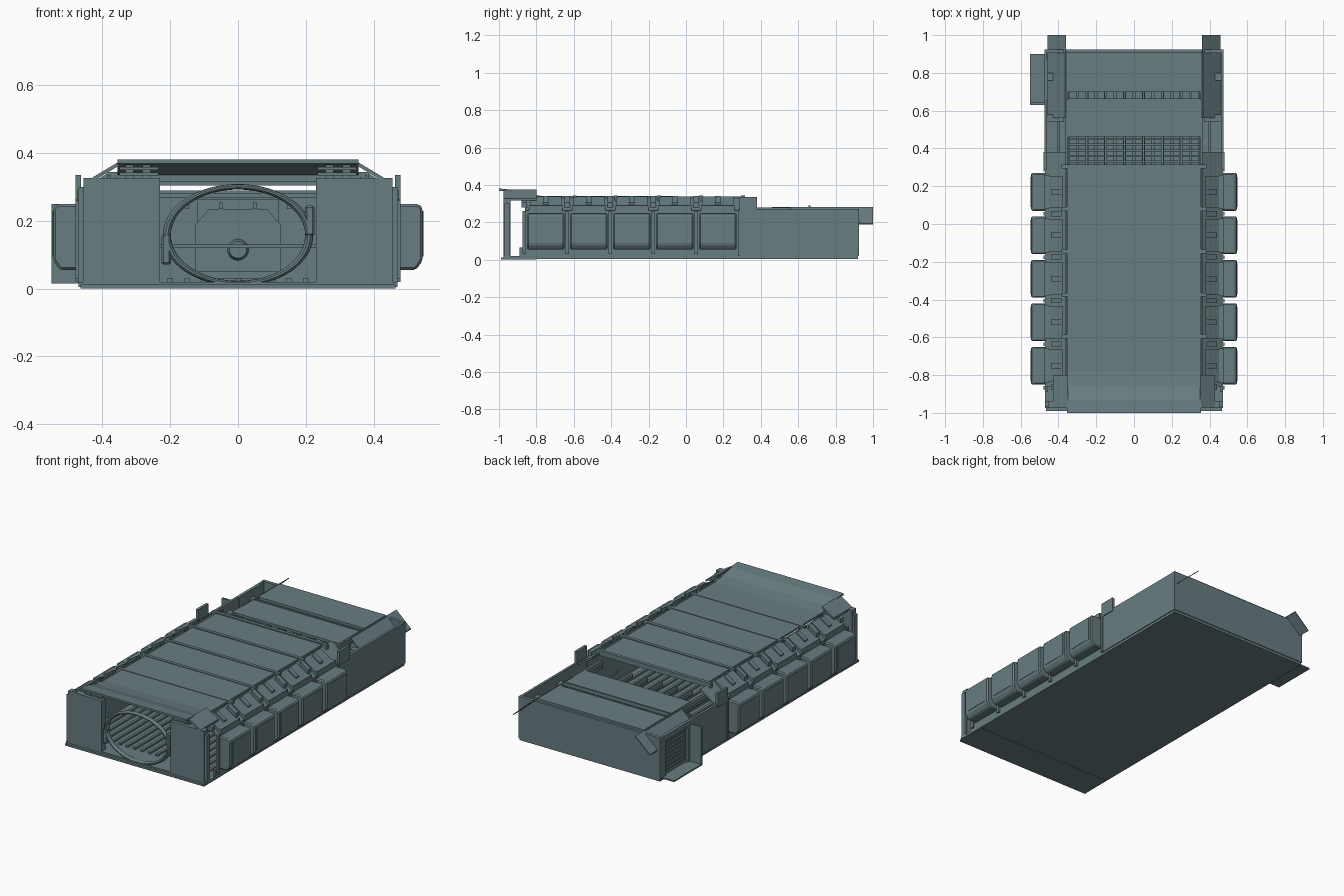
import bpy, bmesh, math
from mathutils import Matrix

if "Cube" in bpy.data.objects:
    bpy.data.objects.remove(bpy.data.objects["Cube"])

hull = bpy.data.materials.new("blue_grey_hull")
hull.use_nodes = True
colour = (0.14, 0.205, 0.22, 1)
hull.diffuse_color = colour
hull.node_tree.nodes["Principled BSDF"].inputs["Base Color"].default_value = colour


def finish(name, bm):
    bmesh.ops.recalc_face_normals(bm, faces=bm.faces)
    mesh = bpy.data.meshes.new(name)
    bm.to_mesh(mesh)
    bm.free()
    mesh.materials.append(hull)
    obj = bpy.data.objects.new(name, mesh)
    bpy.context.collection.objects.link(obj)
    return obj


def box(name, x, y, z, bevel=0):
    """Box from (low, high) ranges on each axis."""
    bm = bmesh.new()
    bmesh.ops.create_cube(bm, size=1)
    for v in bm.verts:
        v.co = [(r[0] + r[1]) / 2 + c * abs(r[1] - r[0]) for r, c in zip((x, y, z), v.co)]
    if bevel:
        bmesh.ops.bevel(bm, geom=bm.edges[:], offset=bevel, segments=1, affect='EDGES')
    return finish(name, bm)


def prism(name, profile, axis, lo, hi):
    """Extrude a profile along x (points are y, z) or along y (points are x, z)."""
    bm = bmesh.new()
    verts = [bm.verts.new((lo, a, b) if axis == 'x' else (a, lo, b)) for a, b in profile]
    face = bm.faces.new(verts)
    ext = bmesh.ops.extrude_face_region(bm, geom=[face])
    for v in ext["geom"]:
        if isinstance(v, bmesh.types.BMVert):
            v.co[0 if axis == 'x' else 1] = hi
    return finish(name, bm)


def slope(name, side, a, b, y, thick):
    """Slanted plate between two (x, z) points, mirrored by side."""
    pts = [(side * px, pz) for px, pz in (a, b)]
    prism(name, pts + [(px, pz - thick) for px, pz in reversed(pts)], 'y', *y)


def span(side, a, b):
    return tuple(sorted((side * a, side * b)))


# Floor and rear wall
box("floor", (-0.47, 0.47), (-0.975, 0.92), (0.005, 0.02))
box("front_sill", (-0.465, 0.465), (-0.99, -0.8), (0, 0.012))
box("rear_wall", (-0.475, 0.475), (0.905, 0.925), (0.02, 0.27))

# Main roof, flaring up at the front
roof = [(0.30, 0.338), (-0.78, 0.342), (-0.86, 0.352), (-0.93, 0.374), (-1.0, 0.381)]
prism("main_roof", roof + [(y, z - 0.012) for y, z in reversed(roof)], 'x', -0.355, 0.355)
box("roof_front_beam", (-0.355, 0.355), (-0.82, -0.79), (0.305, 0.335))
for y in (0.305, 0.08, -0.145, -0.375, -0.595, -0.815):
    box("roof_rib", (-0.385, 0.385), (y - 0.01, y + 0.01), (0.315, 0.344))

# Rear roof panels and the open bay between them
for y0, y1 in ((0.46, 0.66), (0.70, 0.91)):
    box("rear_roof_panel", (-0.355, 0.355), (y0, y1), (0.268, 0.283))
box("rear_roof_edge", (-0.355, 0.355), (0.655, 0.665), (0.268, 0.29))
for i in range(8):
    x = -0.35 + i * 0.1
    box("bay_beam", (x - 0.006, x + 0.006), (0.3, 0.9), (0.235, 0.255))
for i in range(17):
    x = -0.4 + i * 0.05
    box("grate_bar", (x - 0.008, x + 0.008), (-0.85, 0.88), (0.02, 0.032))
for i in range(5):
    y = 0.33 + i * 0.03
    box("bay_slat", (-0.35, 0.35), (y - 0.005, y + 0.005), (0.12, 0.13))

# Door on the inside of the rear wall
box("inner_door_back", (-0.12, 0.12), (0.895, 0.906), (0.03, 0.265))
door = [(-0.125, 0.05), (0.125, 0.05), (0.125, 0.19), (0.085, 0.235), (-0.085, 0.235), (-0.125, 0.19)]
prism("inner_door", door, 'y', 0.88, 0.896)
bm = bmesh.new()
bmesh.ops.create_cone(bm, cap_ends=True, segments=24, radius1=0.032, radius2=0.025, depth=0.02,
                      matrix=Matrix.Translation((0, 0.872, 0.115)) @ Matrix.Rotation(math.pi / 2, 4, 'X'))
finish("door_hub", bm)

# Oval entrance ring with collars
bpy.ops.mesh.primitive_torus_add(major_radius=0.21, minor_radius=0.012, major_segments=64,
                                 minor_segments=10, location=(0, -0.955, 0.158),
                                 rotation=(math.pi / 2, 0, 0))
ring = bpy.context.object
ring.name = "entrance_ring"
ring.scale = (1, 0.68, 1.4)
ring.data.materials.append(hull)
bpy.ops.object.shade_smooth_by_angle()
for s in (-1, 1):
    box("ring_collar", span(s, 0.198, 0.226), (-0.972, -0.938), (0.158 + s * 0.042 - 0.045, 0.158 + s * 0.042 + 0.045), 0.006)

pod_centres = [0.17 - i * 0.23 for i in range(5)]
for s in (-1, 1):
    # Front wall panels and hinge details
    box("front_panel", span(s, 0.23, 0.456), (-0.975, -0.937), (0.02, 0.327))
    for z in (0.334, 0.35):
        box("front_hinge", span(s, 0.235, 0.35), (-0.965, -0.93), (z, z + 0.009))
    for x in (0.27, 0.32):
        box("hinge_post", span(s, x - 0.012, x + 0.012), (-0.955, -0.935), (0.327, 0.367))
    slope("front_shoulder", s, (0.35, 0.376), (0.43, 0.328), (-0.975, -0.8), 0.012)
    box("front_corner_post", span(s, 0.456, 0.47), (-0.97, -0.94), (0.02, 0.3))
    box("front_kerb", span(s, 0.455, 0.47), (-0.89, -0.86), (0.02, 0.065))

    # Side walls; the right one leaves a gap for the service alcove
    box("side_wall", span(s, 0.455, 0.47), (-0.86, 0.29), (0.02, 0.262))
    stretches = [(0.29, 0.92)] if s > 0 else [(0.29, 0.66), (0.87, 0.92)]
    for y in stretches:
        box("rear_side_wall", span(s, 0.46, 0.475), y, (0.02, 0.268))
    box("wall_end_fin", span(s, 0.464, 0.48), (0.285, 0.38), (0.25, 0.335))

    # Sloped eaves with raised panels and clips
    slope("eave", s, (0.36, 0.33), (0.465, 0.262), (-0.86, 0.38), 0.012)
    for c in pod_centres:
        slope("eave_panel", s, (0.375, 0.338), (0.458, 0.284), (c - 0.085, c + 0.085), 0.018)
        for y in (c - 0.115, c):
            slope("eave_clip", s, (0.385, 0.341), (0.44, 0.305), (y - 0.014, y + 0.014), 0.025)
        box("eave_bracket", span(s, 0.45, 0.474), (c - 0.09, c + 0.09), (0.255, 0.29))
    slope("rear_eave", s, (0.36, 0.283), (0.458, 0.195), (0.56, 1.0), 0.006)
    for y in (0.56, 0.78):
        box("rear_eave_bracket", span(s, 0.37, 0.46), (y - 0.02, y + 0.02), (0.2, 0.222))
    box("rear_inner_rail", span(s, 0.35, 0.365), (0.3, 0.91), (0.255, 0.28))

    # Side pods, each with a bevelled rim, a face plate and a pillar beside it
    for c in pod_centres:
        outline = [(0.46, 0.055), (0.525, 0.055), (0.545, 0.083), (0.545, 0.238), (0.535, 0.25), (0.46, 0.25)]
        pod = prism("side_pod", [(s * x, z) for x, z in outline], 'y', c - 0.1, c + 0.1)
        bevel = pod.modifiers.new("Bevel", 'BEVEL')
        bevel.width = 0.007
        bevel.segments = 1
        box("pod_face", span(s, 0.54, 0.547), (c - 0.08, c + 0.08), (0.095, 0.23))
        box("wall_pillar", span(s, 0.465, 0.48), (c - 0.125, c - 0.107), (0.03, 0.26))
    box("wall_pillar", span(s, 0.465, 0.48), (0.277, 0.29), (0.02, 0.265))

# Open service alcove on the right rear
box("alcove_floor", (-0.55, -0.46), (0.63, 0.9), (0.015, 0.024))
box("alcove_end", (-0.55, -0.46), (0.63, 0.642), (0.02, 0.25))
box("alcove_back", (-0.462, -0.456), (0.66, 0.87), (0.02, 0.25))
box("alcove_lintel", (-0.475, -0.456), (0.66, 0.87), (0.235, 0.268))
for i in range(8):
    z = 0.05 + i * 0.024
    box("alcove_slat", (-0.47, -0.46), (0.67, 0.86), (z, z + 0.01))
